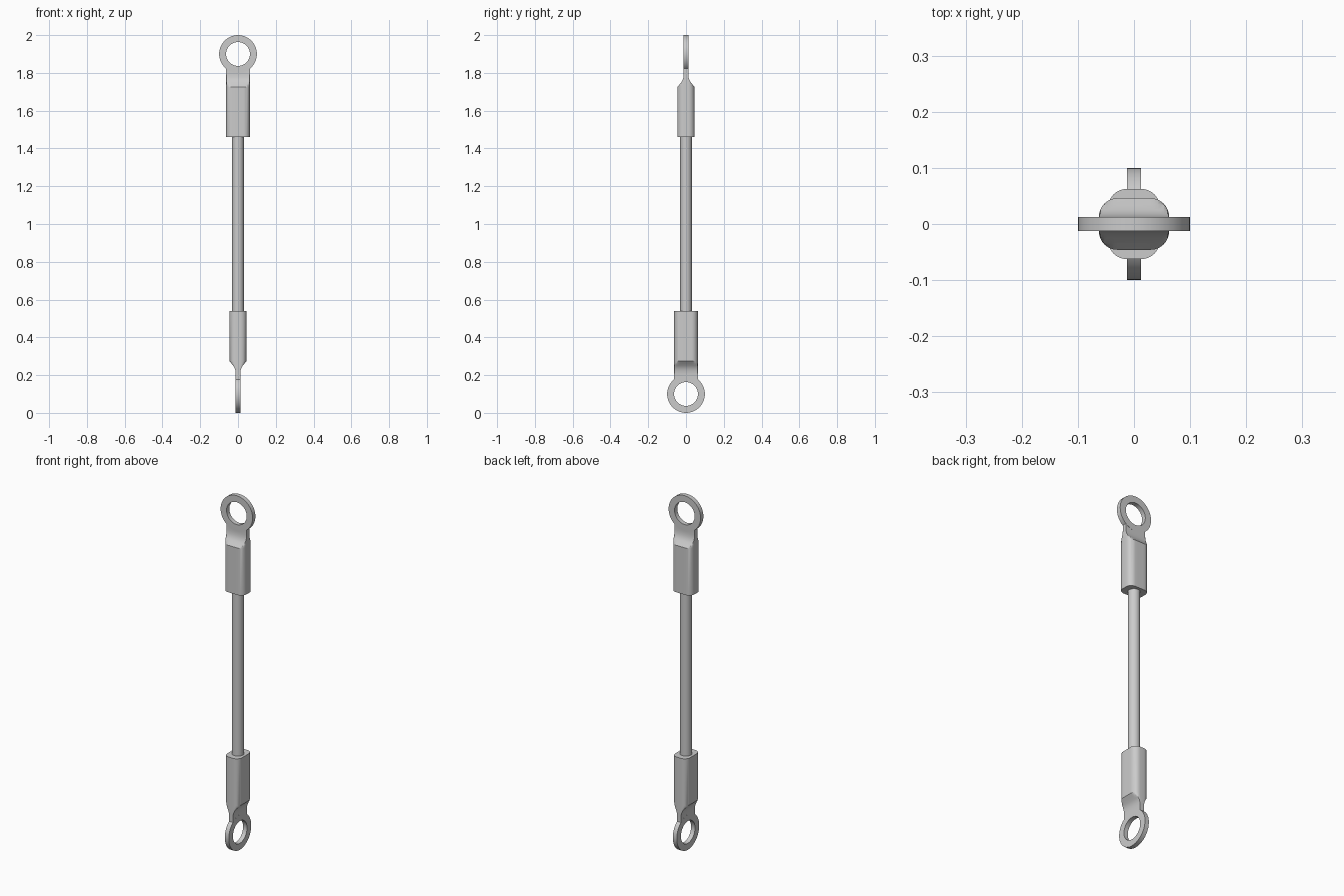
import bpy, bmesh
from math import sin, cos, pi, sqrt
from mathutils import Matrix

if "Cube" in bpy.data.objects:
    bpy.data.objects.remove(bpy.data.objects["Cube"])

HALF_W, HALF_T, CORNER = 0.0625, 0.046, 0.033   # crimp barrel section
EYE_Z, EYE_R, HOLE_R, PLATE = 1.9, 0.1, 0.063, 0.012


def finish(bm, name, matrix=Matrix()):
    bmesh.ops.recalc_face_normals(bm, faces=bm.faces)
    bm.transform(matrix)
    mesh = bpy.data.meshes.new(name)
    bm.to_mesh(mesh)
    bm.free()
    obj = bpy.data.objects.new(name, mesh)
    bpy.context.collection.objects.link(obj)
    bpy.ops.object.select_all(action='DESELECT')
    obj.select_set(True)
    bpy.context.view_layer.objects.active = obj
    bpy.ops.object.shade_smooth_by_angle(angle=pi / 6)


def bridge(bm, a, b):
    n = len(a)
    for i in range(n):
        bm.faces.new((a[i], a[(i + 1) % n], b[(i + 1) % n], b[i]))


def section():
    # rounded rectangle with extra points along the two flat sides
    cx, cy = HALF_W - CORNER, HALF_T - CORNER
    pts = []
    for k, (sx, sy) in enumerate(((1, 1), (-1, 1), (-1, -1), (1, -1))):
        for i in range(9):
            a = (k + i / 8) * pi / 2
            pts.append((sx * cx + CORNER * cos(a), sy * cy + CORNER * sin(a)))
        if k in (0, 2):
            pts += [(sx * cx * f, sy * HALF_T) for f in (0.5, 0, -0.5)]
    return pts


def barrel(name, matrix):
    # crimp barrel, pressed flat toward the eye: (height, half thickness)
    bm = bmesh.new()
    profile = ((1.46, HALF_T), (1.725, HALF_T), (1.738, 0.035), (1.75, 0.025),
               (1.762, 0.018), (1.776, 0.014), (1.792, PLATE), (None, PLATE))
    rows = []
    for z, t in profile:
        row = []
        for x, y in section():
            # last row follows the curve of the eye
            h = z if z else EYE_Z - sqrt((EYE_R - 0.002) ** 2 - x * x)
            row.append(bm.verts.new((x, max(-t, min(t, y)), h)))
        rows.append(row)
    for a, b in zip(rows, rows[1:]):
        bridge(bm, a, b)
    bm.faces.new(rows[0])
    finish(bm, name, matrix)


def eye(name, matrix, n=40):
    # flat ring with a round hole
    bm = bmesh.new()
    t = PLATE + 0.0004
    loops = [[bm.verts.new((r * sin(2 * pi * i / n), y, EYE_Z + r * cos(2 * pi * i / n)))
              for i in range(n)]
             for r, y in ((EYE_R, -t), (EYE_R, t), (HOLE_R, t), (HOLE_R, -t))]
    for i in range(4):
        bridge(bm, loops[i], loops[(i + 1) % 4])
    finish(bm, name, matrix)


# two terminals: the lower one is flipped and turned a quarter
flip = (Matrix.Translation((0, 0, 2)) @ Matrix.Rotation(pi / 2, 4, 'Z')
        @ Matrix.Rotation(pi, 4, 'X'))
for label, m in (("upper", Matrix()), ("lower", flip)):
    barrel(label + "_crimp_barrel", m)
    eye(label + "_eye", m)

# cable between the terminals
bm = bmesh.new()
bmesh.ops.create_cone(bm, cap_ends=True, segments=24, radius1=0.031, radius2=0.031, depth=1.0)
finish(bm, "cable", Matrix.Translation((0, 0, 1)))
